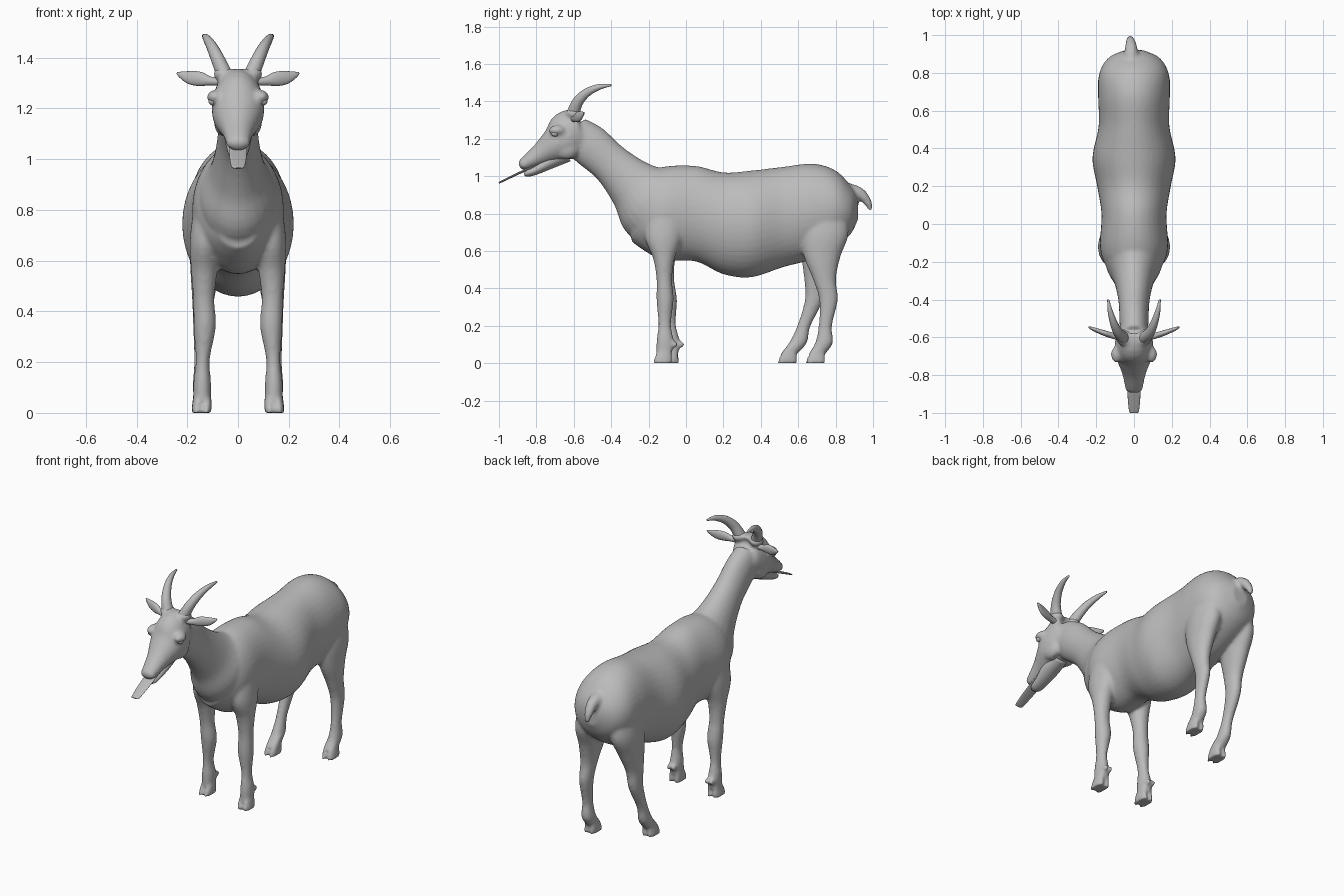
import bpy, bmesh, math
from mathutils import Vector

if "Cube" in bpy.data.objects:
    bpy.data.objects.remove(bpy.data.objects["Cube"])

grey = bpy.data.materials.new("soft grey")
grey.use_nodes = True
GREY = (0.5, 0.5, 0.5, 1)
grey.diffuse_color = GREY
grey.node_tree.nodes["Principled BSDF"].inputs["Base Color"].default_value = GREY

X, Y, Z = Vector((1, 0, 0)), Vector((0, 1, 0)), Vector((0, 0, 1))


def catmull(rows, steps):
    """Smoothly interpolate rows of numbers."""
    rows = [Vector(r) for r in rows]
    ext = [rows[0]] + rows + [rows[-1]]
    out = []
    for a, b, c, d in zip(ext, ext[1:], ext[2:], ext[3:]):
        for k in range(steps):
            t = k / steps
            out.append(b + (c - a) * (t / 2)
                       + (a * 2 - b * 5 + c * 4 - d) * (t * t / 2)
                       + (b * 3 - a - c * 3 + d) * (t ** 3 / 2))
    return out + [rows[-1]]


def loft(bm, rows, axis=None, ref=X, sides=24, steps=5):
    """Closed tube through rows of (x, y, z, half width, half depth)."""
    rows = catmull(rows, steps)
    centres = [Vector(r[:3]) for r in rows]
    rings = []
    for i, row in enumerate(rows):
        t = axis or (centres[min(i + 1, len(rows) - 1)] - centres[max(i - 1, 0)]).normalized()
        u = (ref - t * ref.dot(t)).normalized()
        v = t.cross(u)
        ring = []
        for k in range(sides):
            a = math.tau * k / sides
            ring.append(bm.verts.new(centres[i] + u * (math.cos(a) * row[3])
                                     + v * (math.sin(a) * row[4])))
        rings.append(ring)
    for lo, hi in zip(rings, rings[1:]):
        for k in range(sides):
            j = (k + 1) % sides
            bm.faces.new((lo[k], lo[j], hi[j], hi[k]))
    bm.faces.new(rings[0][::-1])
    bm.faces.new(rings[-1])


def ball(bm, centre, radii):
    made = bmesh.ops.create_uvsphere(bm, u_segments=16, v_segments=10, radius=1)
    for v in made["verts"]:
        v.co = Vector(centre) + Vector([c * r for c, r in zip(v.co, radii)])


def finish(bm, name):
    bmesh.ops.recalc_face_normals(bm, faces=bm.faces)
    mesh = bpy.data.meshes.new(name)
    bm.to_mesh(mesh)
    bm.free()
    mesh.materials.append(grey)
    mesh.shade_smooth()
    obj = bpy.data.objects.new(name, mesh)
    bpy.context.collection.objects.link(obj)
    return obj


body = bmesh.new()

# Torso: rings standing across the spine
loft(body, [(0, y, z, w, h) for y, z, w, h in (
    (-.29, .73, .08, .08), (-.22, .80, .15, .2), (-.12, .80, .18, .25),
    (.05, .80, .172, .255), (.2, .748, .195, .272), (.35, .745, .22, .285),
    (.52, .782, .187, .268), (.68, .812, .19, .255), (.8, .825, .183, .205),
    (.88, .82, .135, .13), (.92, .83, .05, .06))], axis=Y, sides=40)

# Neck
loft(body, [(0, y, z, w, h) for y, z, w, h in (
    (-.1, .82, .15, .22), (-.19, .87, .155, .215), (-.28, .95, .11, .148),
    (-.4, 1.065, .083, .11), (-.52, 1.17, .077, .113), (-.6, 1.24, .07, .09))])

# Skull and upper muzzle
loft(body, [(0, y, z, w, h) for y, z, w, h in (
    (-.53, 1.24, .05, .06), (-.56, 1.225, .08, .115), (-.62, 1.22, .1, .135),
    (-.69, 1.17, .1, .1), (-.78, 1.115, .066, .06), (-.84, 1.08, .052, .042),
    (-.875, 1.06, .045, .03), (-.89, 1.052, .025, .015))])

# Tail
loft(body, [(-.015, .84, .92, .05, .05), (-.015, .92, .91, .035, .035),
            (-.018, .965, .87, .026, .024), (-.02, .99, .82, .014, .012)])

FRONT = ((-.1, .85, .115, .055, .1), (-.12, .68, .128, .062, .1),
         (-.118, .56, .133, .052, .058), (-.116, .45, .135, .042, .042),
         (-.112, .34, .131, .044, .046), (-.114, .21, .139, .028, .034),
         (-.112, .12, .141, .035, .046), (-.118, .05, .141, .034, .042))
REAR = ((.74, .88, .1, .06, .1), (.74, .7, .117, .073, .13),
        (.728, .57, .128, .06, .098), (.74, .45, .137, .044, .062),
        (.762, .34, .141, .036, .05), (.745, .2, .145, .028, .036),
        (.738, .11, .144, .035, .048), (.7, .05, .142, .033, .045))


def leg(side, profile, shift):
    """Leg with two toes; the foot moves along y by shift, fading to the hip."""
    def moved(y, z):
        return y + shift * max(0, min(1, (.62 - z) / .55))
    loft(body, [(side * x, moved(y, z), z, w, d) for y, z, x, w, d in profile], axis=-Z)
    y, z, x = profile[-1][:3]
    y = moved(y, z)
    for toe in (-.019, .019):
        tx = side * x + toe
        loft(body, [(tx, y + .02, .1, .014, .02), (tx, y, .05, .018, .042),
                    (tx * 1.02, y - .008, 0, .021, .054)], axis=-Z)
    # Dewclaws at the back of the pastern
    for claw in (-.016, .016):
        ball(body, (side * x + claw, y + .055, .1), (.013, .02, .02))


leg(1, FRONT, 0)
leg(-1, FRONT, .035)
leg(1, REAR, 0)
leg(-1, REAR, -.15)

# Brow, cheek and horn roots
for s in (-1, 1):
    ball(body, (s * .09, -.69, 1.245), (.033, .045, .028))
    ball(body, (s * .06, -.64, 1.15), (.035, .07, .06))
    ball(body, (s * .058, -.6, 1.335), (.04, .045, .03))

goat = finish(body, "body")
blend = goat.modifiers.new("blend", 'REMESH')
blend.mode = 'VOXEL'
blend.voxel_size = .01
blend.use_smooth_shade = True
soften = goat.modifiers.new("soften", 'SMOOTH')
soften.factor = .5
soften.iterations = 6

# Lower jaw, slightly apart from the muzzle
jaw = bmesh.new()
loft(jaw, [(0, y, z, w, h) for y, z, w, h in (
    (-.64, 1.125, .05, .05), (-.72, 1.082, .053, .04), (-.8, 1.035, .042, .026),
    (-.845, 1.017, .034, .02), (-.865, 1.01, .018, .01))])
finish(jaw, "lower_jaw")

# Tongue: thin straight strip
tongue = bmesh.new()
loft(tongue, [(0, -.76, 1.078, .036, .006), (0, -.89, 1.018, .035, .006),
              (0, -.985, .972, .027, .005), (0, -1, .965, .018, .003)])
finish(tongue, "tongue")

for s, label in ((1, "left"), (-1, "right")):
    # Backward curving horn
    horn = bmesh.new()
    loft(horn, [(s * x, y, z, r, r * 1.1) for x, y, z, r in (
        (.052, -.605, 1.33, .032), (.08, -.58, 1.395, .027), (.105, -.53, 1.447, .021),
        (.125, -.465, 1.477, .014), (.137, -.4, 1.487, .005))], sides=16)
    finish(horn, label + "_horn")

    # Leaf shaped ear
    ear = bmesh.new()
    loft(ear, [(s * x, y, z, t, h) for x, y, z, t, h in (
        (.07, -.6, 1.305, .018, .016), (.11, -.592, 1.308, .016, .018),
        (.15, -.58, 1.316, .015, .028), (.19, -.566, 1.322, .012, .026),
        (.225, -.552, 1.333, .008, .013), (.24, -.546, 1.34, .003, .004))],
        ref=Y, sides=16)
    finish(ear, label + "_ear")

    # Eye
    eye = bmesh.new()
    ball(eye, (s * .1, -.7, 1.228), (.016, .02, .016))
    finish(eye, label + "_eye")
